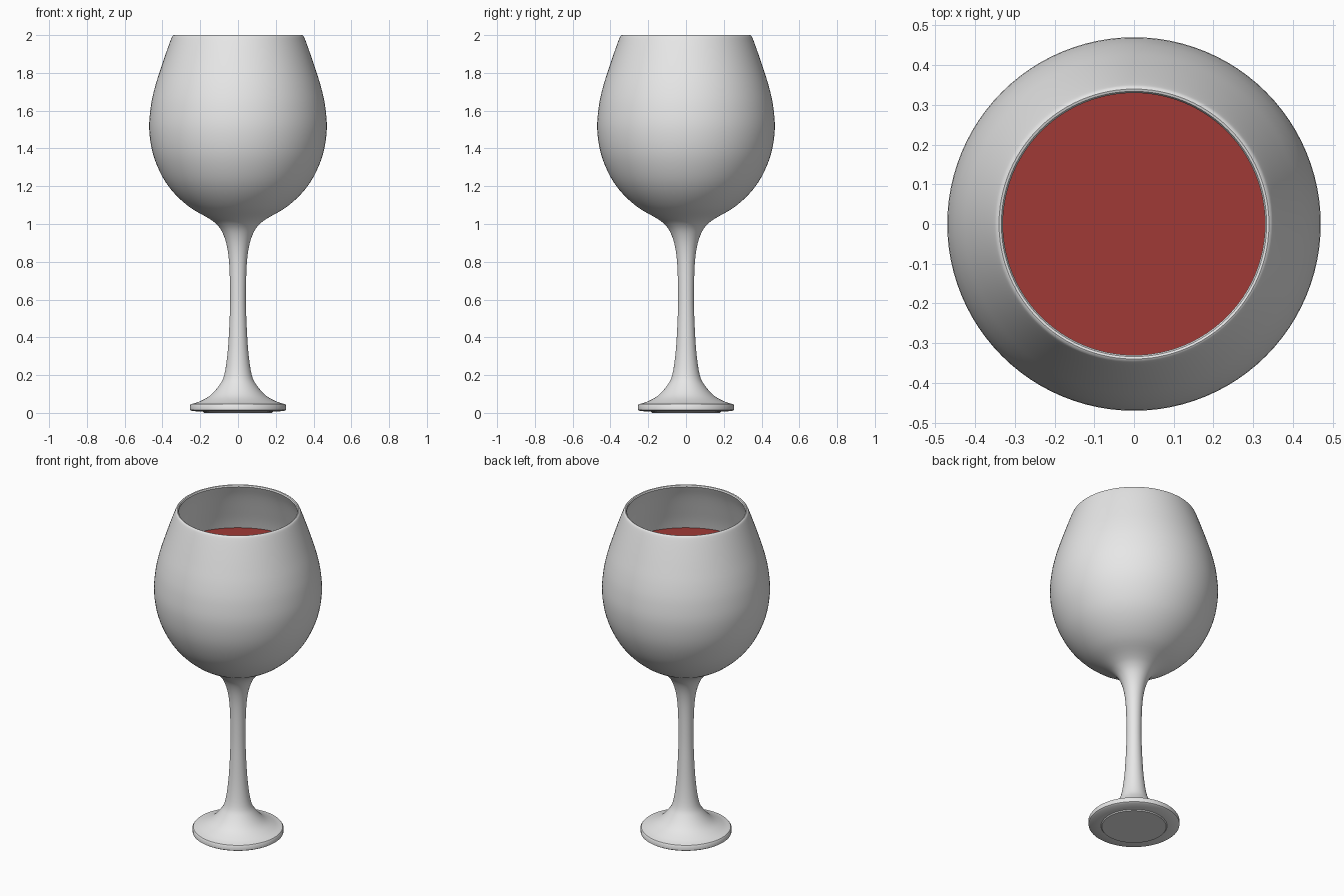
import bpy, bmesh, math
from mathutils import Vector

if "Cube" in bpy.data.objects:
    bpy.data.objects.remove(bpy.data.objects["Cube"])


def material(name, rgb):
    m = bpy.data.materials.new(name)
    m.diffuse_color = (*rgb, 1)
    m.use_nodes = True
    m.node_tree.nodes["Principled BSDF"].inputs["Base Color"].default_value = m.diffuse_color
    return m


def smooth_path(pts, n=4):
    """Catmull-Rom curve through profile points."""
    p = [Vector(q) for q in pts]
    p = [2 * p[0] - p[1]] + p + [2 * p[-1] - p[-2]]
    out = []
    for a, b, c, d in zip(p, p[1:], p[2:], p[3:]):
        for i in range(n):
            t = i / n
            out.append(0.5 * (2 * b + (c - a) * t + (2 * a - 5 * b + 4 * c - d) * t * t
                              + (3 * b - a - 3 * c + d) * t ** 3))
    return [(v.x, v.y) for v in out] + [tuple(pts[-1])]


def lathe(name, profile, mat, sides=96):
    """Spin a (radius, height) profile that begins and ends on the axis."""
    bm = bmesh.new()
    rings = []
    for r, z in profile:
        if r < 1e-5:
            rings.append([bm.verts.new((0, 0, z))])
        else:
            rings.append([bm.verts.new((r * math.cos(2 * math.pi * i / sides),
                                        r * math.sin(2 * math.pi * i / sides), z))
                          for i in range(sides)])
    for a, b in zip(rings, rings[1:]):
        for i in range(sides):
            j = (i + 1) % sides
            if len(a) == 1:
                bm.faces.new((a[0], b[j], b[i]))
            elif len(b) == 1:
                bm.faces.new((a[i], a[j], b[0]))
            else:
                bm.faces.new((a[i], a[j], b[j], b[i]))
    bmesh.ops.recalc_face_normals(bm, faces=bm.faces)
    me = bpy.data.meshes.new(name)
    bm.to_mesh(me)
    bm.free()
    ob = bpy.data.objects.new(name, me)
    bpy.context.collection.objects.link(ob)
    me.materials.append(mat)
    bpy.ops.object.select_all(action='DESELECT')
    ob.select_set(True)
    bpy.context.view_layer.objects.active = ob
    bpy.ops.object.shade_smooth_by_angle(angle=math.radians(40))
    return ob


glass_mat = material("pale glass", (0.8, 0.8, 0.8))
wine_mat = material("red wine", (0.35, 0.042, 0.037))

# Foot underside and edge
foot = [(0, 0), (0.18, 0), (0.185, 0.006), (0.245, 0.01), (0.254, 0.016), (0.255, 0.038)]
# Foot top, stem and outside of the bowl
outer = [(0.25, 0.046), (0.21, 0.058), (0.15, 0.09), (0.1, 0.145), (0.073, 0.2), (0.055, 0.32),
         (0.045, 0.48), (0.042, 0.62), (0.046, 0.78), (0.058, 0.88), (0.08, 0.95), (0.11, 0.995),
         (0.155, 1.03), (0.25, 1.085), (0.335, 1.16), (0.4, 1.25), (0.45, 1.37), (0.47, 1.5),
         (0.462, 1.62), (0.441, 1.72), (0.41, 1.82), (0.376, 1.92), (0.352, 1.985), (0.344, 1.998)]
rim = [(0.34, 2.0), (0.334, 1.998)]
# Inside of the bowl, from the rim down
inner = [(0.33, 1.99), (0.36, 1.92), (0.394, 1.82), (0.425, 1.72), (0.446, 1.62), (0.454, 1.5),
         (0.434, 1.37), (0.386, 1.26), (0.324, 1.175), (0.24, 1.103), (0.15, 1.052),
         (0.07, 1.025), (0, 1.02)]
inside = smooth_path(inner)
lathe("wine_glass", foot + smooth_path(outer) + rim + inside, glass_mat)

# Wine filling the lower bowl, just clear of the glass
level = 1.69
fill = [(max(r - 0.002, 0), z + 0.002) for r, z in inside if z < level - 0.01]
lathe("wine", [(0, level), (0.431, level)] + fill, wine_mat)
